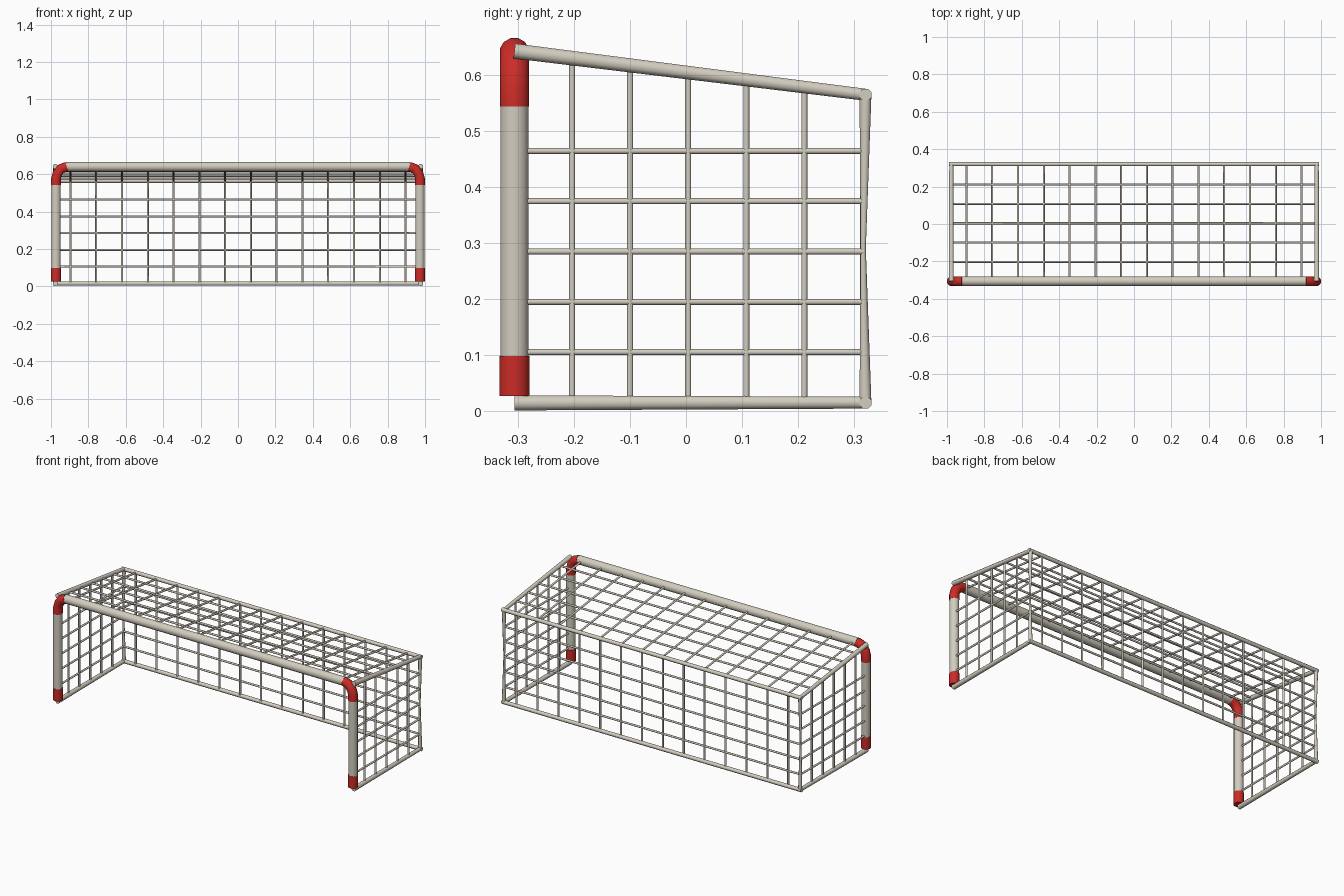
import bpy, bmesh, math
from mathutils import Vector

if "Cube" in bpy.data.objects:
    bpy.data.objects.remove(bpy.data.objects["Cube"], do_unlink=True)


def material(name, rgb):
    m = bpy.data.materials.new(name)
    m.use_nodes = True
    m.diffuse_color = (*rgb, 1)
    bsdf = m.node_tree.nodes["Principled BSDF"]
    bsdf.inputs["Base Color"].default_value = (*rgb, 1)
    bsdf.inputs["Roughness"].default_value = 0.6
    return m


CREAM = material("cream_paint", (0.65, 0.61, 0.52))
RED = material("red_paint", (0.6, 0.025, 0.02))


def sweep(bm, path, radii, sides):
    """Capped tube along a list of points, with one radius per point."""
    pts = [Vector(p) for p in path]
    rings = []
    for i, p in enumerate(pts):
        t = (pts[min(i + 1, len(pts) - 1)] - pts[max(i - 1, 0)]).normalized()
        ref = Vector((1, 0, 0)) if abs(t.y) > 0.7 else Vector((0, 1, 0))
        u = t.cross(ref).normalized()
        v = t.cross(u)
        angles = [2 * math.pi * (k + 0.5) / sides for k in range(sides)]
        rings.append([bm.verts.new(p + radii[i] * (u * math.cos(a) + v * math.sin(a)))
                      for a in angles])
    for a, b in zip(rings, rings[1:]):
        for k in range(sides):
            n = (k + 1) % sides
            bm.faces.new((a[k], a[n], b[n], b[k]))
    bm.faces.new(rings[0])
    bm.faces.new(rings[-1])


def tubes(name, mat, paths, radius, sides=12):
    """One object made of several tubes; radius is a number or a list."""
    bm = bmesh.new()
    for path in paths:
        radii = radius if isinstance(radius, list) else [radius] * len(path)
        sweep(bm, path, radii, sides)
    bmesh.ops.recalc_face_normals(bm, faces=bm.faces)
    mesh = bpy.data.meshes.new(name)
    bm.to_mesh(mesh)
    bm.free()
    mesh.materials.append(mat)
    ob = bpy.data.objects.new(name, mesh)
    bpy.context.collection.objects.link(ob)
    bpy.ops.object.select_all(action="DESELECT")
    ob.select_set(True)
    bpy.context.view_layer.objects.active = ob
    bpy.ops.object.shade_smooth_by_angle(angle=math.radians(50))
    return ob


# Main dimensions
POST_X, FRONT_Y, BAR_Z = 0.973, -0.306, 0.64
SIDE_X, BACK_Y = 0.977, 0.32
TOP_BACK, LOW_BACK = 0.564, 0.015
POST_R, NET_R = 0.026, 0.0058


def top_z(y):
    """Height of the sloping roof at a given depth."""
    return BAR_Z + 0.002 + (TOP_BACK - BAR_Z - 0.002) * (y - FRONT_Y) / (BACK_Y - FRONT_Y)


# Net spacing
columns = [0.1378 * (i - 6.5) for i in range(14)]
depths = [-0.203 + 0.1035 * i for i in range(5)]
heights = [0.105 + 0.0897 * i for i in range(5)]

# Crossbar
tubes("crossbar", CREAM, [[(-0.92, FRONT_Y, BAR_Z), (0.92, FRONT_Y, BAR_Z)]], POST_R)

for side, s in (("left", 1), ("right", -1)):
    # Front post with red foot and bent red corner
    x = s * POST_X
    tubes(side + "_post", CREAM, [[(x, FRONT_Y, 0.03), (x, FRONT_Y, 0.55)]], POST_R)
    tubes(side + "_post_foot", RED, [[(x, FRONT_Y, 0.027), (x, FRONT_Y, 0.098)]], 0.0275)
    bend = [(0.973, 0.543), (0.973, 0.575), (0.966, 0.602), (0.945, 0.63), (0.915, BAR_Z)]
    tubes(side + "_post_corner", RED, [[(s * bx, FRONT_Y, bz) for bx, bz in bend]], 0.0268)

    # Side rails, tapering towards the back
    x = s * SIDE_X
    tubes(side + "_top_rail", CREAM,
          [[(x, FRONT_Y, top_z(FRONT_Y)), (x, BACK_Y, TOP_BACK)]], [0.0145, 0.0115], 8)
    tubes(side + "_ground_rail", CREAM,
          [[(x, FRONT_Y, 0.0145), (x, BACK_Y, LOW_BACK)]], [0.0145, 0.0115], 8)

    # Back upright, slimmer in the middle
    tubes(side + "_back_upright", CREAM,
          [[(x, BACK_Y, LOW_BACK), (x, 0.316, 0.29), (x, BACK_Y, TOP_BACK)]],
          [0.0115, 0.005, 0.0115], 8)

    # Side net
    rods = [[(x, y, 0.015), (x, y, top_z(y))] for y in depths]
    rods += [[(x, FRONT_Y, z), (x, 0.317, z)] for z in heights]
    tubes(side + "_side_net", CREAM, rods, NET_R, 8)

# Back rails
for name, z in (("back_top_rail", TOP_BACK), ("back_ground_rail", LOW_BACK)):
    tubes(name, CREAM, [[(-0.988, BACK_Y, z), (0.988, BACK_Y, z)]], 0.0115, 8)

# Back net
rods = [[(x, 0.316, LOW_BACK), (x, 0.316, TOP_BACK)] for x in columns]
rods += [[(-SIDE_X, 0.316, z), (SIDE_X, 0.316, z)] for z in heights]
tubes("back_net", CREAM, rods, NET_R, 8)

# Roof net
rods = [[(x, FRONT_Y, top_z(FRONT_Y)), (x, BACK_Y, TOP_BACK)] for x in columns]
rods += [[(-SIDE_X, y, top_z(y)), (SIDE_X, y, top_z(y))] for y in depths]
tubes("roof_net", CREAM, rods, NET_R, 8)
